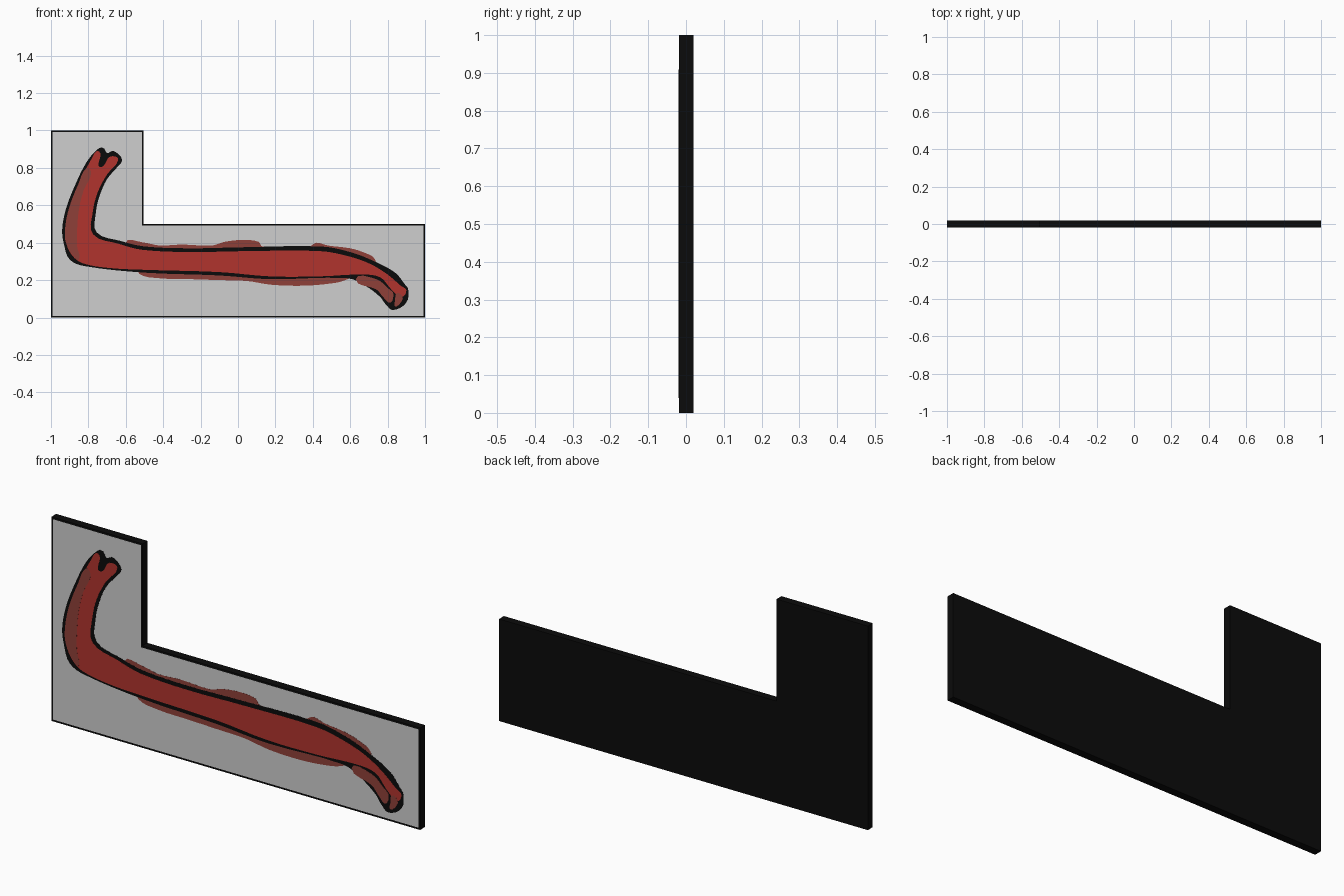
import bpy, bmesh
from mathutils import Vector


def srgb(name, *rgb):
    lin = [((c / 255 + 0.055) / 1.055) ** 2.4 for c in rgb]
    m = bpy.data.materials.new(name)
    m.diffuse_color = (*lin, 1)
    return m


BLACK = srgb("black", 11, 11, 11)
GREY = srgb("light grey", 207, 207, 207)
RED = srgb("red", 177, 52, 45)
DARK = srgb("dark red", 143, 64, 57)


def smooth(pts, steps=4):
    """Closed Catmull-Rom curve through the points."""
    p = [Vector(q) for q in pts]
    n, out = len(p), []
    for i in range(n):
        a, b, c, d = p[i - 1], p[i], p[(i + 1) % n], p[(i + 2) % n]
        k = 0.35 * (c - b).length
        t0, t1 = (c - a).normalized() * k, (d - b).normalized() * k
        for s in range(steps):
            t = s / steps
            out.append(b * (1 - t) ** 3 + (b + t0) * 3 * t * (1 - t) ** 2
                       + (c - t1) * 3 * t * t * (1 - t) + c * t ** 3)
    return out


def prism(name, pts, front, back, mat):
    """Outline in x/z, given thickness in y."""
    bm = bmesh.new()
    f = bm.faces.new([bm.verts.new((x, front, z)) for x, z in pts])
    ext = bmesh.ops.extrude_face_region(bm, geom=[f], use_keep_orig=True)
    for v in ext["geom"]:
        if isinstance(v, bmesh.types.BMVert):
            v.co.y = back
    bmesh.ops.recalc_face_normals(bm, faces=bm.faces)
    bmesh.ops.triangulate(bm, faces=[f for f in bm.faces if len(f.verts) > 4],
                          ngon_method='EAR_CLIP')
    me = bpy.data.meshes.new(name)
    bm.to_mesh(me)
    bm.free()
    me.materials.append(mat)
    ob = bpy.data.objects.new(name, me)
    bpy.context.collection.objects.link(ob)
    return ob


FACE = -0.018


def plate(name, pts, layer, mat):
    return prism(name, pts, FACE - 0.0004 * layer, FACE, mat)


def l_shape(b):
    return [(-1 + b, b), (1 - b, b), (1 - b, 0.5 - b), (-0.505 - b, 0.5 - b),
            (-0.505 - b, 1 - b), (-1 + b, 1 - b)]


# L-shaped board and its grey front, leaving a black rim
prism("board", l_shape(0), FACE, 0.02, BLACK)
plate("grey_front", l_shape(0.009), 1, GREY)

# ragged dark smears behind the painted branch
plate("smear_upper", smooth([
    (-.60, .40), (-.50, .40), (-.42, .385), (-.30, .39), (-.14, .385), (-.07, .405),
    (.03, .415), (.11, .405), (.13, .38), (.38, .38), (.42, .40), (.48, .385),
    (.60, .37), (.68, .345), (.73, .315), (.73, .27), (.4, .34), (-.5, .34)]), 2, DARK)
plate("smear_lower", smooth([
    (-.53, .235), (-.42, .21), (-.25, .205), (-.10, .20), (.05, .195), (.18, .175),
    (.35, .17), (.48, .18), (.56, .195), (.60, .22), (.4, .25), (-.5, .27)]), 2, DARK)

# black outline of the branch
plate("branch_outline", smooth([
    (-.75, .90), (-.72, .907), (-.70, .88), (-.665, .89), (-.62, .845), (-.645, .805),
    (-.70, .74), (-.74, .65), (-.76, .56), (-.755, .455), (-.63, .41), (-.50, .38),
    (-.26, .37), (0, .375), (.44, .38), (.60, .35), (.73, .30), (.84, .24),
    (.89, .18), (.91, .15), (.90, .08), (.83, .04), (.79, .07), (.76, .11),
    (.68, .17), (.585, .21), (.17, .205), (-.10, .225), (-.50, .24), (-.82, .275),
    (-.90, .31), (-.93, .39), (-.94, .47), (-.92, .58), (-.87, .71), (-.81, .83)]), 3, BLACK)

# red body of the branch with a notched upper end
plate("branch_red", smooth([
    (-.785, .845), (-.755, .89), (-.735, .875), (-.745, .81), (-.72, .81), (-.685, .86),
    (-.64, .845), (-.70, .765), (-.75, .67), (-.777, .56), (-.775, .445), (-.64, .395),
    (-.51, .362), (-.26, .35), (.04, .355), (.44, .355), (.60, .325), (.71, .285),
    (.80, .23), (.87, .17), (.90, .145), (.875, .11), (.82, .15), (.76, .215),
    (.66, .23), (.44, .22), (.17, .22), (-.10, .243), (-.50, .255), (-.69, .265),
    (-.83, .29), (-.885, .33), (-.92, .40), (-.925, .47), (-.905, .58), (-.855, .71)]), 4, RED)

# dark shaded strip down the outer bend
plate("bend_shade", smooth([
    (-.81, .80), (-.785, .77), (-.825, .68), (-.85, .58), (-.86, .47), (-.86, .38),
    (-.85, .31), (-.885, .335), (-.92, .40), (-.925, .47), (-.905, .58), (-.855, .71)]), 5, DARK)

# dark frayed splinters at the lower end
plate("lower_splinter", smooth([
    (.63, .205), (.74, .205), (.81, .15), (.83, .13), (.815, .08), (.78, .105),
    (.74, .15)]), 5, DARK)
plate("tip_splinter", smooth([
    (.85, .13), (.88, .11), (.87, .08), (.84, .06), (.84, .09)]), 5, DARK)
